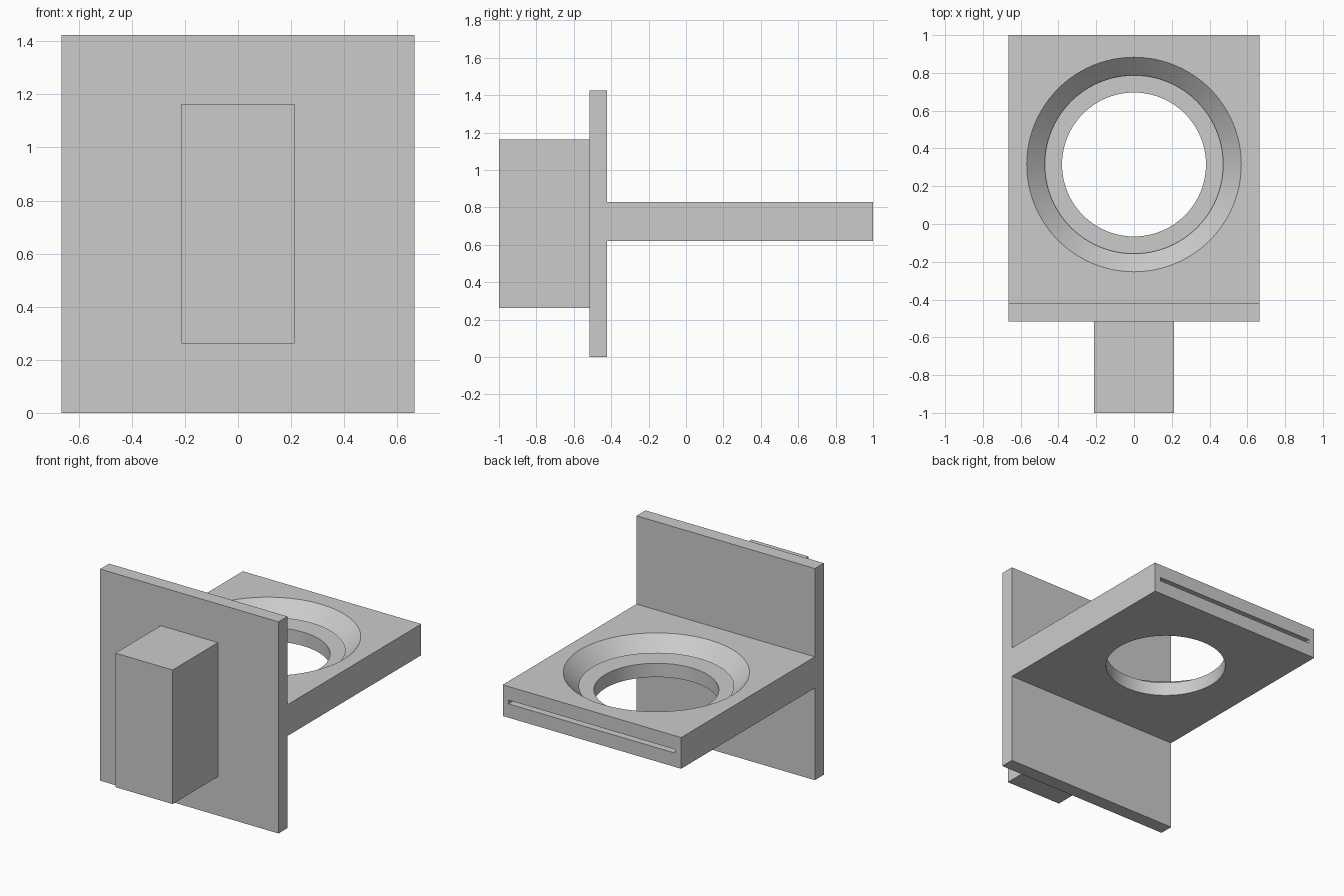
import bpy
import bmesh
from mathutils import Vector

cube = bpy.data.objects.get("Cube")
if cube:
    bpy.data.objects.remove(cube, do_unlink=True)

# Single matte grey
grey = bpy.data.materials.new("light grey")
grey.use_nodes = True
colour = (0.6, 0.6, 0.6, 1)
grey.diffuse_color = colour
grey.node_tree.nodes["Principled BSDF"].inputs["Base Color"].default_value = colour


def make_object(name, bm):
    bmesh.ops.recalc_face_normals(bm, faces=bm.faces)
    mesh = bpy.data.meshes.new(name)
    bm.to_mesh(mesh)
    bm.free()
    mesh.materials.append(grey)
    obj = bpy.data.objects.new(name, mesh)
    bpy.context.collection.objects.link(obj)
    return obj


def box(name, low, high):
    low, high = Vector(low), Vector(high)
    bm = bmesh.new()
    bmesh.ops.create_cube(bm, size=1)
    for v in bm.verts:
        v.co = (low + high) / 2 + v.co * (high - low)
    return make_object(name, bm)


def frustum(name, r_low, r_high, z_low, z_high):
    bm = bmesh.new()
    bmesh.ops.create_cone(bm, cap_ends=True, segments=96, radius1=r_low,
                          radius2=r_high, depth=z_high - z_low)
    bmesh.ops.translate(bm, verts=bm.verts, vec=(0, CENTRE_Y, (z_low + z_high) / 2))
    return make_object(name, bm)


HALF = 0.664          # half width of wall and shelf
WALL_BACK = -0.422    # rear face of the wall
BOTTOM, TOP = 0.62, 0.83
CENTRE_Y = 0.315      # middle of the round opening
LEDGE, RIM = 0.713, 0.738
BORE, RIM_R, MOUTH_R = 0.381, 0.472, 0.568

# Upright wall and front grip block
box("upright_wall", (-HALF, -0.517, 0), (HALF, WALL_BACK, 1.424))
box("front_block", (-0.213, -1, 0.262), (0.213, -0.517, 1.164))

# Shelf with countersunk opening and a thin slide-in slot at the back
shelf = box("ring_shelf", (-HALF, WALL_BACK, BOTTOM), (HALF, 1, TOP))
slope = (MOUTH_R - RIM_R) / (TOP - RIM)
over = 0.05
cutters = [
    box("slot_cutter", (-0.62, -0.33, LEDGE), (0.62, 1.1, RIM)),
    frustum("bore_cutter", BORE, BORE, BOTTOM - over, RIM + 0.01),
    frustum("countersink_cutter", RIM_R - slope * 0.01, MOUTH_R + slope * over,
            RIM - 0.01, TOP + over),
]
for cutter in cutters:
    cutter.hide_render = True
    cutter.hide_viewport = True
    mod = shelf.modifiers.new(cutter.name, 'BOOLEAN')
    mod.operation = 'DIFFERENCE'
    mod.solver = 'EXACT'
    mod.object = cutter

# Bake the cuts, then discard the cutters
graph = bpy.context.evaluated_depsgraph_get()
cut_mesh = bpy.data.meshes.new_from_object(shelf.evaluated_get(graph))
shelf.modifiers.clear()
shelf.data = cut_mesh
for cutter in cutters:
    bpy.data.objects.remove(cutter, do_unlink=True)

# Smooth the round walls while keeping crisp edges
bpy.ops.object.select_all(action='DESELECT')
shelf.select_set(True)
bpy.context.view_layer.objects.active = shelf
bpy.ops.object.shade_smooth_by_angle(angle=0.5)
